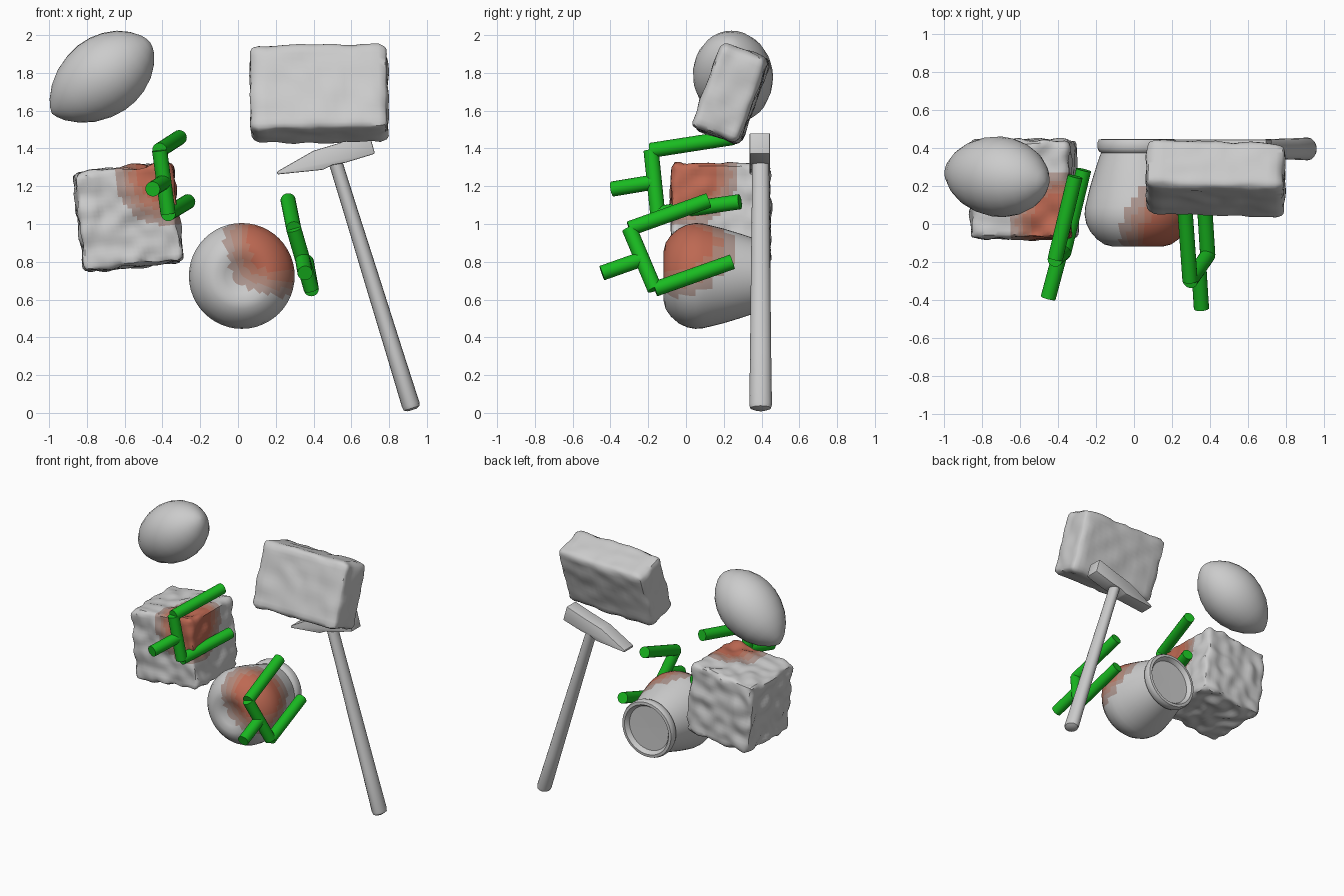
import bpy, bmesh, math
from mathutils import Vector, Matrix, noise

if "Cube" in bpy.data.objects:
    bpy.data.objects.remove(bpy.data.objects["Cube"])


def material(name, rgb):
    m = bpy.data.materials.new(name)
    m.diffuse_color = (*rgb, 1)
    m.use_nodes = True
    m.node_tree.nodes["Principled BSDF"].inputs["Base Color"].default_value = m.diffuse_color
    return m


green = material("green", (0.01, 0.5, 0.015))
reds = [material("red_%d" % i, c) for i, c in enumerate(
    [(0.42, 0.31, 0.28), (0.44, 0.25, 0.20), (0.48, 0.19, 0.13), (0.51, 0.14, 0.085)])]


def finish(name, bm, matrix=Matrix(), angle=40):
    bmesh.ops.recalc_face_normals(bm, faces=bm.faces)
    mesh = bpy.data.meshes.new(name)
    bm.to_mesh(mesh)
    bm.free()
    ob = bpy.data.objects.new(name, mesh)
    mesh.transform(matrix)
    bpy.context.collection.objects.link(ob)
    bpy.ops.object.select_all(action='DESELECT')
    ob.select_set(True)
    bpy.context.view_layer.objects.active = ob
    bpy.ops.object.shade_smooth_by_angle(angle=math.radians(angle))
    return ob


def paint_patch(ob, centre, inner, outer):
    # red contact patch fading out in steps
    for m in [None] + reds:
        ob.data.materials.append(m)
    for p in ob.data.polygons:
        t = (outer - (p.center - Vector(centre)).length) / (outer - inner)
        p.material_index = max(0, min(4, math.ceil(t * 4)))


def block(name, half, radius, bump, matrix, cuts):
    # rounded box with an uneven hand-worn surface
    bm = bmesh.new()
    bmesh.ops.create_cube(bm, size=2)
    bmesh.ops.subdivide_edges(bm, edges=bm.edges, cuts=cuts, use_grid_fill=True)
    for v in bm.verts:
        p = Vector([c * h for c, h in zip(v.co, half)])
        q = Vector([max(radius - h, min(h - radius, c)) for c, h in zip(p, half)])
        d = (p - q).normalized()
        v.co = q + d * (radius + bump * (noise.noise(p * 11) - 0.2))
    return finish(name, bm, matrix)


def lathe(name, profile, matrix, n=32, angle=40):
    # profile of (radius, height) turned about local z
    bm = bmesh.new()
    rings = []
    for r, z in profile:
        rings.append([bm.verts.new((r * math.cos(a), r * math.sin(a), z))
                      for a in (2 * math.pi * i / n for i in range(n))])
    for a, b in zip(rings, rings[1:]):
        for i in range(n):
            j = (i + 1) % n
            bm.faces.new((a[i], a[j], b[j], b[i]))
    bm.faces.new(rings[0])
    bm.faces.new(rings[-1])
    return finish(name, bm, matrix, angle)


def aim(origin, direction):
    return Matrix.Translation(origin) @ Vector(direction).to_track_quat('Z', 'Y').to_matrix().to_4x4()


def place(loc, rx, ry, rz):
    m = Matrix.Translation(loc)
    for a, ax in ((rz, 'Z'), (ry, 'Y'), (rx, 'X')):
        m = m @ Matrix.Rotation(math.radians(a), 4, ax)
    return m


# rough cube with a red corner
cube = block("rough_cube", (0.265, 0.262, 0.265), 0.035, 0.025,
             place((-0.58, 0.183, 1.037), 0, -6, 0), 23)
paint_patch(cube, (-0.39, 0.01, 1.25), 0.13, 0.27)

# tilted brick
block("brick", (0.365, 0.135, 0.24), 0.045, 0.012,
      place((0.43, 0.24, 1.69), -20, -1, -1.5), 15)

# lemon
lemon_profile = [(0.004, -0.325), (0.03, -0.315), (0.07, -0.29), (0.125, -0.235), (0.17, -0.165),
                 (0.20, -0.08), (0.212, 0), (0.208, 0.07), (0.19, 0.14), (0.155, 0.21),
                 (0.11, 0.262), (0.06, 0.30), (0.03, 0.313), (0.004, 0.318)]
lathe("lemon", lemon_profile, aim((-0.722, 0.25, 1.775), (0.81, -0.09, 0.585)), 28, 60)

# vase lying on its side, dimpled base to the front
vase_profile = [(0.004, -0.085), (0.05, -0.088), (0.09, -0.105), (0.135, -0.118), (0.175, -0.108),
                (0.215, -0.08), (0.25, -0.04), (0.272, 0.005), (0.28, 0.05), (0.277, 0.09),
                (0.265, 0.14), (0.25, 0.20), (0.232, 0.26), (0.213, 0.32), (0.194, 0.375),
                (0.206, 0.385), (0.212, 0.40), (0.212, 0.43), (0.205, 0.445), (0.185, 0.447),
                (0.172, 0.43), (0.165, 0.415), (0.004, 0.413)]
vase = lathe("vase", vase_profile, aim((0.02, 0, 0.725), (0, 1, 0)), 48)
paint_patch(vase, (0.19, -0.02, 0.88), 0.12, 0.27)

# hammer handle
handle_profile = [(0.03, -0.01), (0.055, 0), (0.06, 0.02), (0.056, 0.3), (0.052, 0.7),
                  (0.047, 1.1), (0.045, 1.4)]
lathe("hammer_handle", handle_profile,
      aim((0.92, 0.395, 0.025), (-0.40, 0, 1.29)) @ Matrix.Diagonal((1, 0.8, 1, 1)), 16)
bm = bmesh.new()
outline = [(0.207, 1.262), (0.45, 1.287), (0.50, 1.312), (0.57, 1.325), (0.725, 1.372),
           (0.695, 1.482), (0.54, 1.43), (0.40, 1.388), (0.207, 1.278)]
face = bm.faces.new([bm.verts.new((x, 0.337, z)) for x, z in outline])
new = bmesh.ops.extrude_face_region(bm, geom=[face])["geom"]
bmesh.ops.translate(bm, vec=(0, 0.108, 0), verts=[v for v in new if isinstance(v, bmesh.types.BMVert)])
bmesh.ops.bevel(bm, geom=bm.edges[:], offset=0.006, segments=2, affect='EDGES', profile=0.5)
finish("hammer_head", bm, angle=30)


def gripper(name, top, top_tip, low, low_tip, tail):
    # two-pronged fork made of round rods
    mid = (Vector(top) + Vector(low)) / 2
    rods = [("crossbar", top, low), ("upper_finger", top, top_tip),
            ("lower_finger", low, low_tip), ("stem", mid, tail)]
    for part, a, b in rods:
        d = Vector(b) - Vector(a)
        ob = lathe(name + "_" + part, [(0.04, 0), (0.04, d.length)], aim(a, d), 20)
        ob.data.materials.append(green)


gripper("left_gripper", (-0.415, -0.185, 1.39), (-0.31, 0.25, 1.458),
        (-0.37, -0.15, 1.055), (-0.265, 0.285, 1.118), (-0.452, -0.39, 1.185))
gripper("right_gripper", (0.295, -0.30, 0.975), (0.265, 0.12, 1.125),
        (0.388, -0.165, 0.655), (0.362, 0.245, 0.80), (0.355, -0.445, 0.74))
